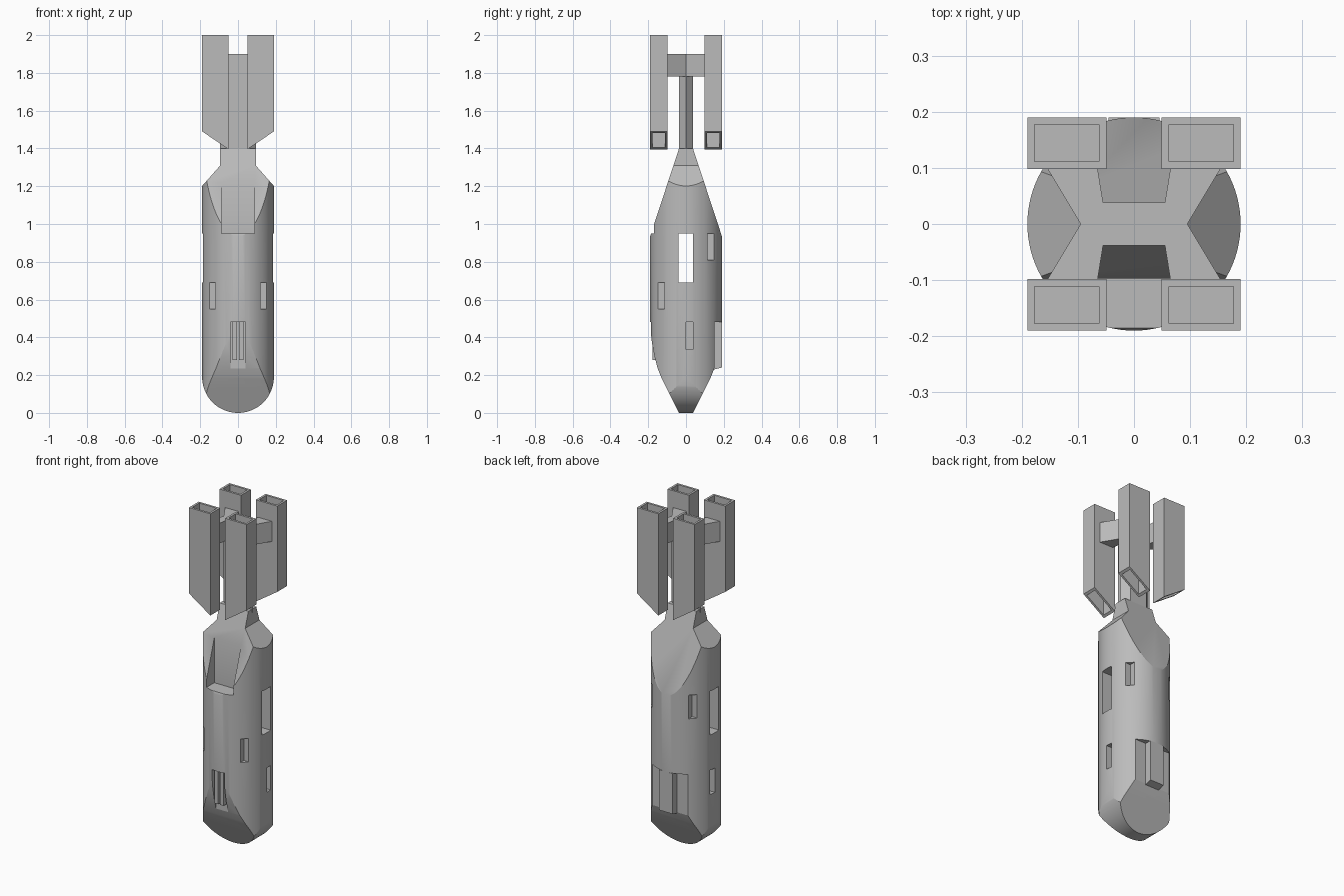
import bpy, bmesh, math
from mathutils import Vector

cube = bpy.data.objects.get("Cube")
if cube:
    bpy.data.objects.remove(cube, do_unlink=True)

grey = bpy.data.materials.new("plain grey")
grey.use_nodes = True
GREY = (0.5, 0.5, 0.5, 1)
grey.diffuse_color = GREY
grey.node_tree.nodes["Principled BSDF"].inputs["Base Color"].default_value = GREY


def prism(name, pts, lo, hi, axis="z"):
    """Extrude a 2D outline along an axis; outline is (x,y), (x,z) or (y,z)."""
    place = {"x": lambda a, b, c: (c, a, b),
             "y": lambda a, b, c: (a, c, b),
             "z": lambda a, b, c: (a, b, c)}[axis]
    bm = bmesh.new()
    face = bm.faces.new([bm.verts.new(place(a, b, lo)) for a, b in pts])
    ext = bmesh.ops.extrude_face_region(bm, geom=[face])
    moved = [v for v in ext["geom"] if isinstance(v, bmesh.types.BMVert)]
    bmesh.ops.translate(bm, verts=moved, vec=Vector(place(0, 0, hi - lo)))
    bmesh.ops.recalc_face_normals(bm, faces=bm.faces)
    mesh = bpy.data.meshes.new(name)
    bm.to_mesh(mesh)
    bm.free()
    mesh.materials.append(grey)
    obj = bpy.data.objects.new(name, mesh)
    bpy.context.collection.objects.link(obj)
    return obj


def box(name, x, y, z):
    return prism(name, [(x[0], y[0]), (x[1], y[0]), (x[1], y[1]), (x[0], y[1])], *z)


def span(s, a, b):
    """Mirror a range to the side given by s."""
    return tuple(sorted((s * a, s * b)))


def cut(target, tool, operation="DIFFERENCE"):
    mod = target.modifiers.new("cut", "BOOLEAN")
    mod.operation, mod.object, mod.solver = operation, tool, "EXACT"
    bpy.context.view_layer.objects.active = target
    bpy.ops.object.modifier_apply(modifier=mod.name)
    bpy.data.objects.remove(tool, do_unlink=True)


def mirrored(half):
    """Close an outline by reflecting it over the vertical axis."""
    return half + [(-a, b) for a, b in reversed(half)]


# Hull: round column trimmed by its front and side outlines
R = 0.19
ring = [(R * math.cos(i * math.tau / 96), R * math.sin(i * math.tau / 96)) for i in range(96)]
hull = prism("hull", ring, -0.1, 1.5)

arc = [(R * math.sin(t), R - R * math.cos(t)) for t in [math.pi / 48 * (i + 0.5) for i in range(24)]]
front_outline = mirrored(arc + [(0.2, 0.2), (0.2, 1.19), (0.094, 1.31), (0.094, 1.4)])
cut(hull, prism("front_trim", front_outline, -0.5, 0.5, "y"), "INTERSECT")

side_outline = mirrored([(0.037, -0.05), (0.037, 0), (0.1, 0.125), (0.13, 0.185), (0.15, 0.235),
                         (0.167, 0.3), (0.18, 0.37), (0.187, 0.43), (0.195, 0.5),
                         (0.195, 0.92), (0.037, 1.4), (0.037, 1.45)])
cut(hull, prism("side_trim", side_outline, -0.5, 0.5, "x"), "INTERSECT")

# Recesses: front window, side tunnel, gun bay, stepped back
cut(hull, box("window_cut", (-0.088, 0.088), (-0.3, -0.097), (0.95, 1.22)))
cut(hull, box("tunnel_cut", (-0.3, 0.3), (-0.04, 0.038), (0.69, 0.95)))
cut(hull, box("gun_cut", (-0.04, 0.04), (-0.3, -0.15), (0.2, 0.48)))
cut(hull, box("back_cut", (-0.16, 0.16), (0.15, 0.3), (0.1, 0.48)))

# Small slots on both sides
for s in (1, -1):
    cut(hull, box("front_slot", span(s, 0.12, 0.157), (-0.155, -0.115), (0.55, 0.69)))
    cut(hull, box("back_slot", span(s, 0.12, 0.157), (0.113, 0.148), (0.81, 0.95)))
    cut(hull, box("side_slot", span(s, 0.15, 0.25), (0, 0.038), (0.335, 0.48)))

# Gun bars and back block
for side, s in (("left", 1), ("right", -1)):
    box(side + "_gun_bar", span(s, 0.006, 0.03), (-0.178, -0.14), (0.28, 0.485))
prism("back_block", [(0.13, 0.225), (0.19, 0.24), (0.19, 0.48), (0.13, 0.48)], -0.045, 0.045, "x")

# Six-sided post and the crossed arms that carry the upper pods
prism("post", [(0.095, 0), (0.055, 0.038), (-0.055, 0.038),
               (-0.095, 0), (-0.055, -0.038), (0.055, -0.038)], 1.38, 1.79)
upper = [(0.095, 0), (0.155, 0.1), (0.065, 0.1), (0.055, 0.038)]
arms = mirrored(upper)[:-1]
lower = [(a, -b) for a, b in reversed(arms) if b > 0]
prism("pod_arms", arms + [(-0.095, 0)] + lower, 1.78, 1.9)

# Four square pods with slanted feet, open at both ends
for side, s in (("left", 1), ("right", -1)):
    for end, t in (("back", 1), ("front", -1)):
        outline = [(s * 0.049, 1.395), (s * R, 1.49), (s * R, 2), (s * 0.049, 2)]
        pod = prism(f"{end}_{side}_pod", outline, *span(t, 0.098, R), "y")
        hollow_x, hollow_y = span(s, 0.062, 0.177), span(t, 0.111, 0.177)
        cut(pod, box("top_hollow", hollow_x, hollow_y, (1.96, 2.1)))
        cut(pod, box("foot_hollow", hollow_x, hollow_y, (1.3, 1.53)))

# Smooth the round hull, keep its edges crisp
bpy.ops.object.select_all(action="DESELECT")
hull.select_set(True)
bpy.context.view_layer.objects.active = hull
bpy.ops.object.shade_smooth_by_angle(angle=math.radians(20))
